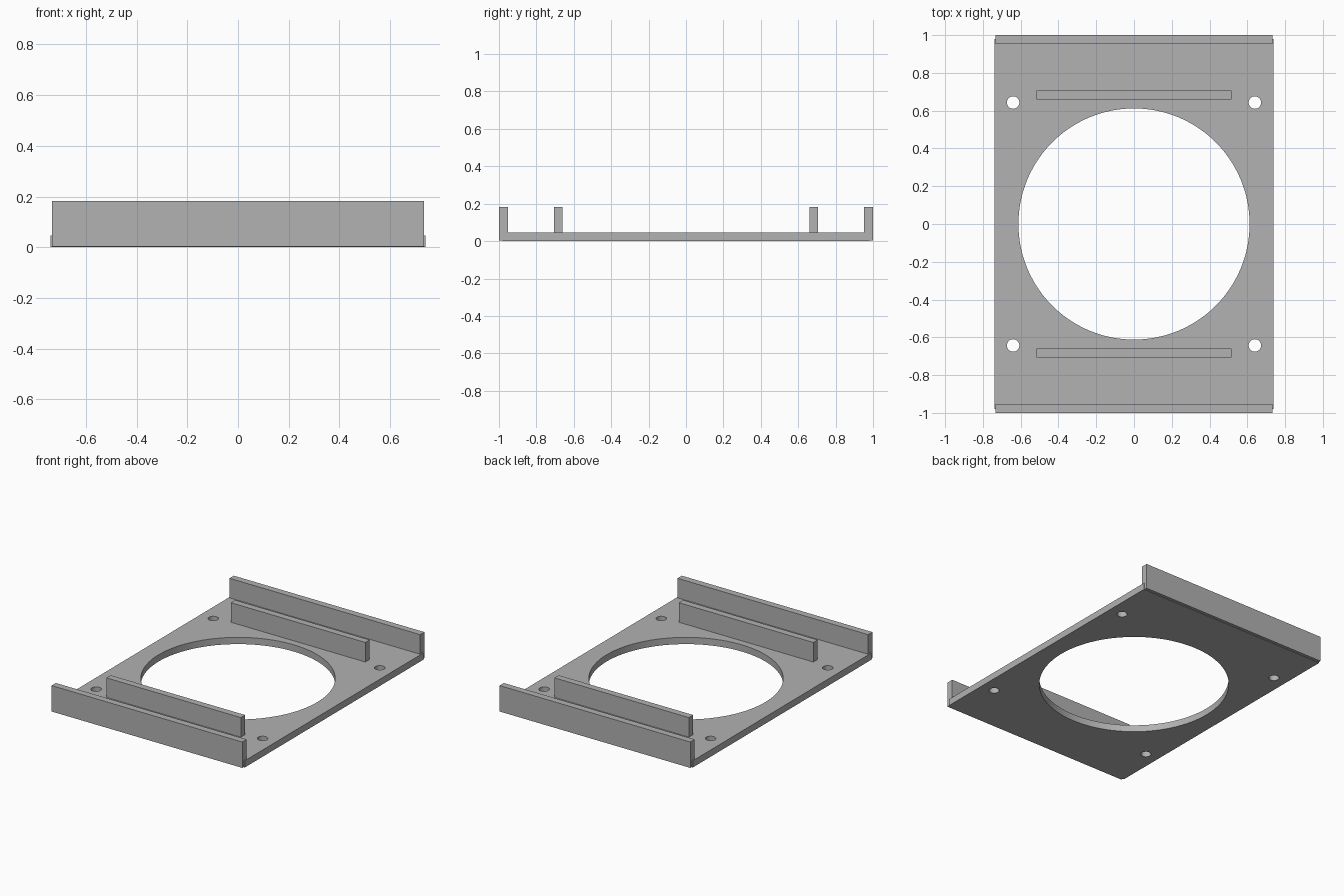
import bpy
import bmesh
from mathutils import Matrix

default = bpy.data.objects.get("Cube")
if default:
    bpy.data.objects.remove(default, do_unlink=True)

THICK = 0.047      # sheet thickness, shared by plate and walls
TOP = 0.183        # height of walls and ribs

grey = bpy.data.materials.new("plain grey")
grey.use_nodes = True
grey.diffuse_color = (0.445, 0.445, 0.445, 1)
grey.node_tree.nodes["Principled BSDF"].inputs["Base Color"].default_value = grey.diffuse_color


def add_object(name, bm):
    mesh = bpy.data.meshes.new(name)
    bm.to_mesh(mesh)
    bm.free()
    mesh.materials.append(grey)
    obj = bpy.data.objects.new(name, mesh)
    bpy.context.collection.objects.link(obj)
    return obj


def box(name, x, y, z):
    """Box spanning the given (low, high) pair on each axis."""
    bm = bmesh.new()
    spans = (x, y, z)
    centre = Matrix.Translation([(a + b) / 2 for a, b in spans])
    size = Matrix.Diagonal([b - a for a, b in spans] + [1])
    bmesh.ops.create_cube(bm, size=1, matrix=centre @ size)
    return add_object(name, bm)


# Base plate
plate = box("base_plate", (-0.739, 0.739), (-0.98, 0.98), (0, THICK))

# Large round opening and four screw holes
holes = [(0, 0, 0.612, 96)]
holes += [(sx * 0.64, sy * 0.643, 0.033, 32) for sx in (-1, 1) for sy in (-1, 1)]
bm = bmesh.new()
for x, y, radius, sides in holes:
    bmesh.ops.create_cone(bm, cap_ends=True, segments=sides, radius1=radius,
                          radius2=radius, depth=1, matrix=Matrix.Translation((x, y, 0)))
cutter = add_object("hole_cutter", bm)
cutter.hide_render = True

cut = plate.modifiers.new("holes", "BOOLEAN")
cut.operation = "DIFFERENCE"
cut.solver = "EXACT"
cut.object = cutter
bpy.context.view_layer.objects.active = plate
plate.select_set(True)
bpy.ops.object.modifier_apply(modifier=cut.name)
bpy.data.objects.remove(cutter, do_unlink=True)
bpy.ops.object.shade_smooth_by_angle()

# End walls and shorter inner ribs, front and back
for side, name in ((-1, "front"), (1, "back")):
    wall_y = sorted((side * (1 - THICK), side))
    rib_y = sorted((side * 0.66, side * (0.66 + THICK)))
    box(name + "_wall", (-0.733, 0.733), wall_y, (0.003, TOP))
    box(name + "_rib", (-0.517, 0.517), rib_y, (THICK - 0.01, TOP))
